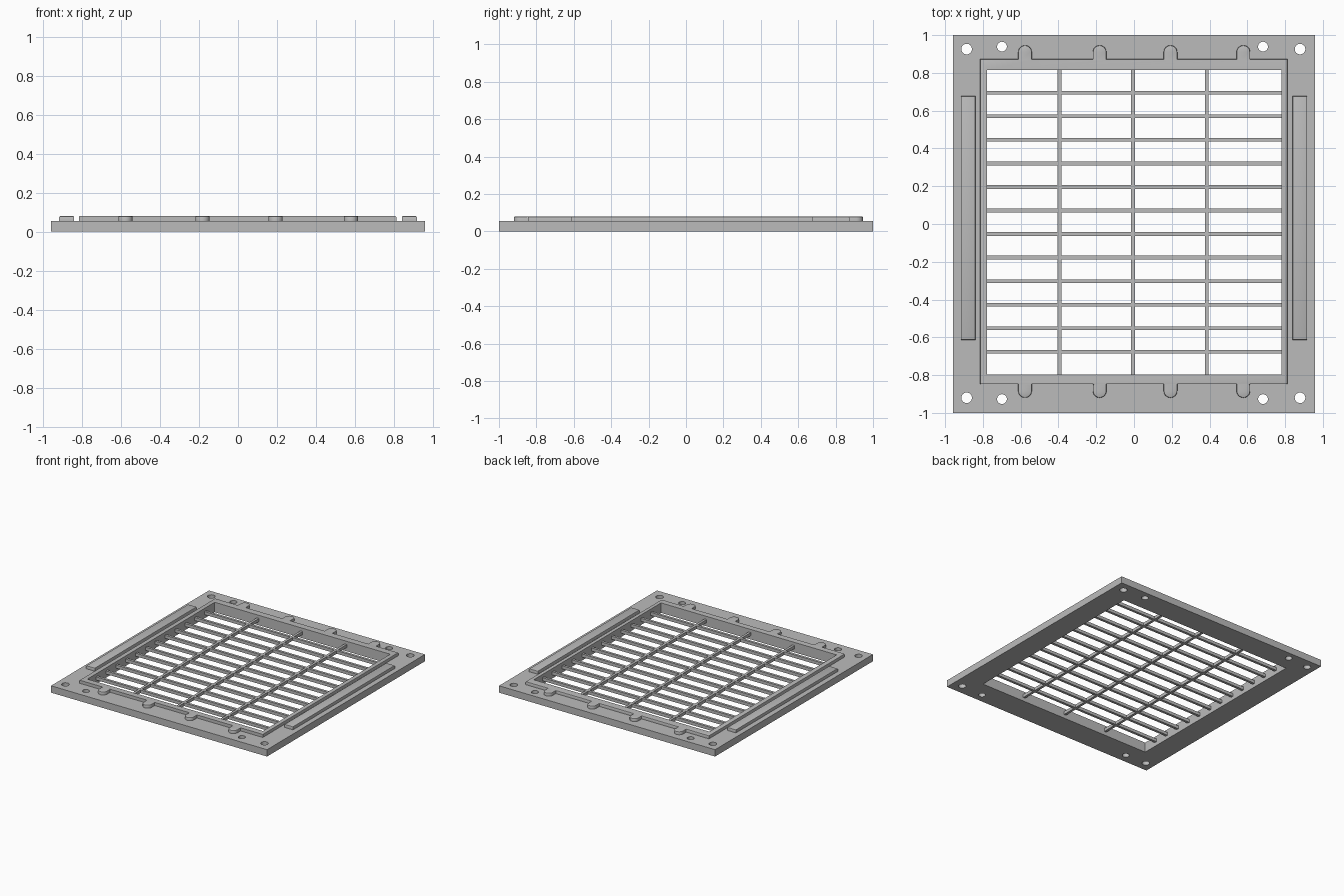
import bpy, bmesh, math

if "Cube" in bpy.data.objects:
    bpy.data.objects.remove(bpy.data.objects["Cube"])

gray = bpy.data.materials.new("plain gray")
gray.use_nodes = True
colour = (0.5, 0.5, 0.5, 1)
gray.diffuse_color = colour
gray.node_tree.nodes["Principled BSDF"].inputs["Base Color"].default_value = colour

PLATE_TOP, RIM_TOP = 0.055, 0.08
OPENING = (-0.777, -0.798, 0.78, 0.814)
RIM = (-0.815, -0.846, 0.812, 0.873)
TABS_X = (-0.577, -0.182, 0.193, 0.579)


def rect(x0, y0, x1, y1):
    return [(x0, y0), (x1, y0), (x1, y1), (x0, y1)]


def arc(x, y, r, start, sweep, n):
    return [(x + r * math.cos(start + sweep * i / n),
             y + r * math.sin(start + sweep * i / n)) for i in range(n + 1)]


def slab(name, outlines, z0, z1, bevel=0):
    """Extrude closed outlines (inner ones become holes) from z0 to z1."""
    curve = bpy.data.curves.new(name, "CURVE")
    curve.dimensions = "2D"
    curve.fill_mode = "BOTH"
    curve.extrude = (z1 - z0) / 2
    for pts in outlines:
        sp = curve.splines.new("POLY")
        sp.points.add(len(pts) - 1)
        for p, (x, y) in zip(sp.points, pts):
            p.co = (x, y, 0, 1)
        sp.use_cyclic_u = True
    temp = bpy.data.objects.new(name + "_outline", curve)
    bpy.context.collection.objects.link(temp)
    bpy.context.view_layer.update()
    mesh = bpy.data.meshes.new_from_object(
        temp.evaluated_get(bpy.context.evaluated_depsgraph_get()))
    bpy.data.objects.remove(temp)

    bm = bmesh.new()
    bm.from_mesh(mesh)
    bmesh.ops.remove_doubles(bm, verts=bm.verts, dist=1e-5)
    bmesh.ops.translate(bm, verts=bm.verts, vec=(0, 0, (z0 + z1) / 2))
    bmesh.ops.recalc_face_normals(bm, faces=bm.faces)
    if bevel:
        # Round only the outer top edges
        def outer(v):
            x, y, z = v.co
            return z > z1 - 1e-4 and not (
                OPENING[0] - 0.01 < x < OPENING[2] + 0.01
                and OPENING[1] - 0.01 < y < OPENING[3] + 0.01)
        edges = [e for e in bm.edges if all(outer(v) for v in e.verts)
                 and e.calc_face_angle(0) > 1]
        bmesh.ops.bevel(bm, geom=edges, offset=bevel, segments=2,
                        profile=0.5, affect="EDGES")
    bm.to_mesh(mesh)
    bm.free()
    return add(name, mesh)


def add(name, mesh):
    mesh.name = name
    mesh.materials.clear()
    mesh.materials.append(gray)
    ob = bpy.data.objects.new(name, mesh)
    bpy.context.collection.objects.link(ob)
    bpy.ops.object.select_all(action="DESELECT")
    ob.select_set(True)
    bpy.context.view_layer.objects.active = ob
    bpy.ops.object.shade_smooth_by_angle(angle=math.radians(30))
    return ob


# Base plate with the window opening and screw holes
holes = []
for x_out, x_in in ((-0.886, -0.699), (0.879, 0.683)):
    for y_out, y_in in ((0.926, 0.939), (-0.92, -0.927)):
        holes.append(arc(x_out, y_out, 0.028, 0, math.tau, 32)[:-1])
        holes.append(arc(x_in, y_in, 0.026, 0, math.tau, 32)[:-1])
slab("base_plate", [rect(-0.958, -1, 0.958, 1), rect(*OPENING)] + holes, 0, PLATE_TOP)

# Raised rim with rounded tabs along the front and back
R = 0.036
outline = [(RIM[0], RIM[1])]
for x in TABS_X:
    outline += [(x - R, RIM[1])] + arc(x, -0.92 + R, R, math.pi, math.pi, 12) + [(x + R, RIM[1])]
outline += [(RIM[2], RIM[1]), (RIM[2], RIM[3])]
for x in reversed(TABS_X):
    outline += [(x + R, RIM[3])] + arc(x, 0.946 - R, R, 0, math.pi, 12) + [(x - R, RIM[3])]
outline += [(RIM[0], RIM[3])]
slab("raised_rim", [outline, rect(*OPENING)], PLATE_TOP, RIM_TOP, 0.006)

# Long raised strips on both sides
for name, x0 in (("right_strip", -0.917), ("left_strip", 0.84)):
    slab(name, [rect(x0, -0.613, x0 + 0.077, 0.677)], PLATE_TOP, RIM_TOP, 0.006)

# Grille of thin bars across the opening
BAR, Z0, Z1 = 0.01, 0.03, 0.055
for i in range(12):
    y = 0.695 - i * 0.1247
    slab(f"cross_bar_{i + 1}", [rect(OPENING[0], y - BAR, OPENING[2], y + BAR)], Z0, Z1)
for i, x in enumerate((-0.394, -0.006, 0.385)):
    slab(f"long_bar_{i + 1}", [rect(x - BAR, OPENING[1], x + BAR, OPENING[3])], Z0, Z1)
